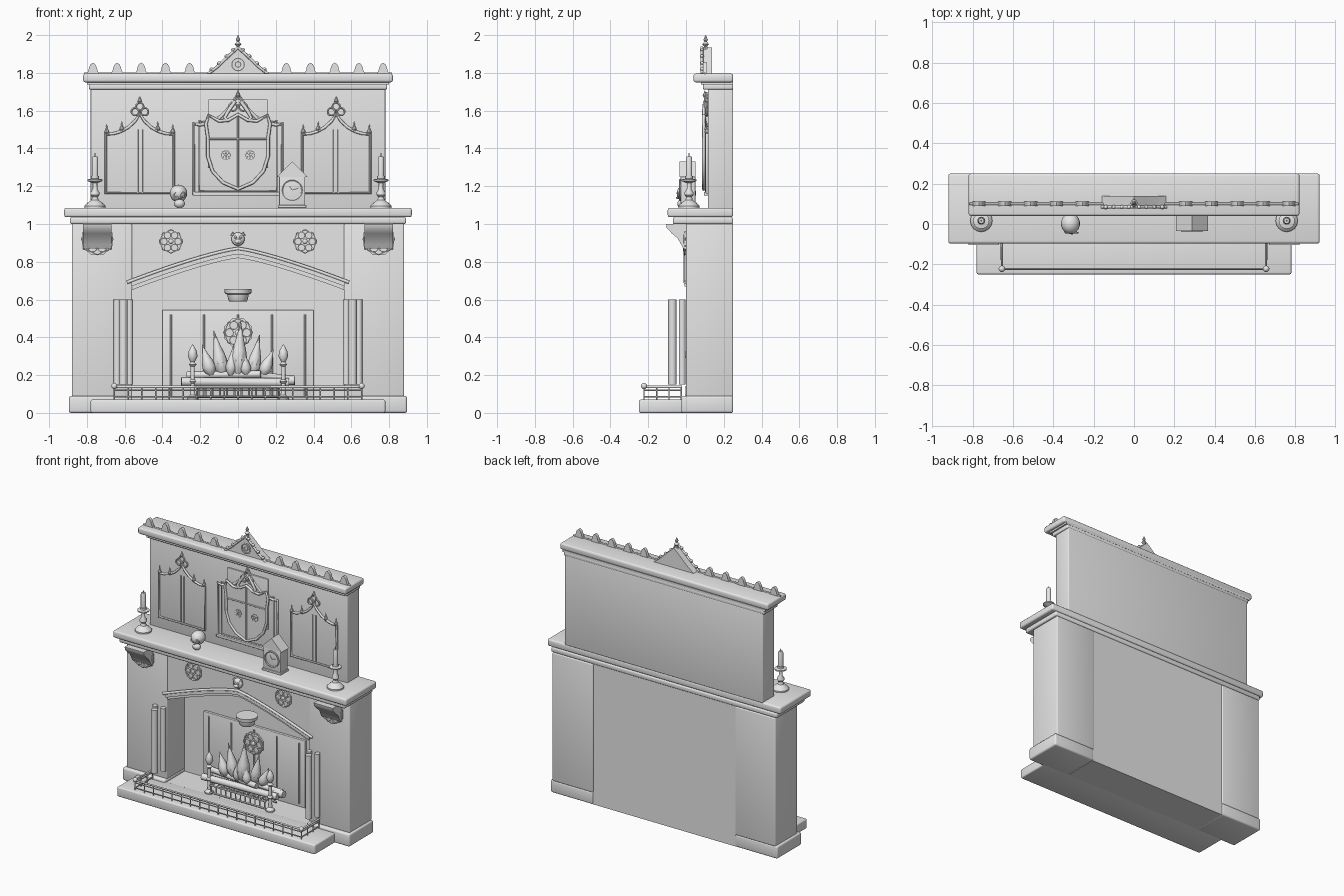
import bpy, bmesh, math, random
from mathutils import Vector, Matrix

if "Cube" in bpy.data.objects:
    bpy.data.objects.remove(bpy.data.objects["Cube"])

random.seed(3)
stone = bpy.data.materials.new("pale_grey")
stone.diffuse_color = (0.8, 0.8, 0.8, 1)
stone.use_nodes = True
stone.node_tree.nodes["Principled BSDF"].inputs["Base Color"].default_value = stone.diffuse_color


def finish(ob, angle=35):
    ob.data.materials.clear()
    ob.data.materials.append(stone)
    bpy.ops.object.select_all(action='DESELECT')
    ob.select_set(True)
    bpy.context.view_layer.objects.active = ob
    bpy.ops.object.shade_smooth_by_angle(angle=math.radians(angle))
    return ob


def from_bm(name, bm):
    bmesh.ops.recalc_face_normals(bm, faces=bm.faces[:])
    me = bpy.data.meshes.new(name)
    bm.to_mesh(me)
    bm.free()
    ob = bpy.data.objects.new(name, me)
    bpy.context.collection.objects.link(ob)
    return finish(ob)


def box(name, x0, x1, y0, y1, z0, z1, bevel=0.0):
    bm = bmesh.new()
    bmesh.ops.create_cube(bm, size=1)
    for v in bm.verts:
        v.co = Vector(((x0 + x1) / 2 + v.co.x * (x1 - x0), (y0 + y1) / 2 + v.co.y * (y1 - y0),
                       (z0 + z1) / 2 + v.co.z * (z1 - z0)))
    if bevel:
        bmesh.ops.bevel(bm, geom=bm.edges[:], offset=bevel, segments=3, profile=0.5, affect='EDGES')
    return from_bm(name, bm)


def prism(name, pts, lo, hi, axis='y'):
    """Outline (x, z) pushed along y, or outline (y, z) pushed along x."""
    bm = bmesh.new()
    place = (lambda p, d: (p[0], d, p[1])) if axis == 'y' else (lambda p, d: (d, p[0], p[1]))
    a = [bm.verts.new(place(p, lo)) for p in pts]
    b = [bm.verts.new(place(p, hi)) for p in pts]
    bm.faces.new(a)
    bm.faces.new(b[::-1])
    for i in range(len(pts)):
        j = (i + 1) % len(pts)
        bm.faces.new((a[i], a[j], b[j], b[i]))
    return from_bm(name, bm)


def lathe(name, prof, at, seg=16, lean=0.0):
    """Profile (radius, height) turned round z; lean tilts it sideways."""
    bm = bmesh.new()
    rings = [[bm.verts.new((r * math.cos(2 * math.pi * i / seg), r * math.sin(2 * math.pi * i / seg), z))
              for i in range(seg)] for r, z in prof]
    for a, b in zip(rings, rings[1:]):
        for i in range(seg):
            bm.faces.new((a[i], a[(i + 1) % seg], b[(i + 1) % seg], b[i]))
    bm.faces.new(rings[0])
    bm.faces.new(rings[-1])
    bm.transform(Matrix.Translation(at) @ Matrix.Rotation(lean, 4, 'Y'))
    return from_bm(name, bm)


def tube(name, pts, r, closed=False, res=2):
    cu = bpy.data.curves.new(name, 'CURVE')
    cu.dimensions = '3D'
    cu.bevel_depth, cu.bevel_resolution, cu.use_fill_caps = r, res, True
    sp = cu.splines.new('POLY')
    sp.points.add(len(pts) - 1)
    for p, q in zip(sp.points, pts):
        p.co = (*q, 1)
    sp.use_cyclic_u = closed
    ob = bpy.data.objects.new(name, cu)
    bpy.context.collection.objects.link(ob)
    bpy.ops.object.select_all(action='DESELECT')
    ob.select_set(True)
    bpy.context.view_layer.objects.active = ob
    bpy.ops.object.convert(target='MESH')
    return finish(bpy.context.object, 50)


def ball(name, at, r, scale=(1, 1, 1), seg=14):
    bm = bmesh.new()
    bmesh.ops.create_uvsphere(bm, u_segments=seg, v_segments=max(6, seg // 2 + 1), radius=r)
    bm.transform(Matrix.Translation(at) @ Matrix.Diagonal((*scale, 1)))
    return from_bm(name, bm)


def ring(name, x, y, z, r, t, n=16):
    return tube(name, [(x + r * math.cos(2 * math.pi * i / n), y, z + r * math.sin(2 * math.pi * i / n))
                       for i in range(n)], t, True, 1)


def rosette(name, x, y, z, r):
    prism(name + "_disc", [(x + r * math.cos(math.pi * (i + .5) / 4), z + r * math.sin(math.pi * (i + .5) / 4))
                           for i in range(8)], y - r * .08, y + .01)
    ring(name + "_rim", x, y - r * .08, z, r * .92, r * .07, 8)
    ball(name + "_heart", (x, y - r * .08, z), r * .2, (1, .6, 1), 10)
    for i in range(6):
        a = math.pi * i / 3
        ring(name + "_petal", x + r * .57 * math.cos(a), y - r * .1, z + r * .57 * math.sin(a), r * .27, r * .06, 10)


def trefoil(name, x, y, z, s):
    for dx, dz in ((-1, 0), (1, 0), (0, 1.1)):
        ring(name + "_lobe", x + dx * s, y, z + dz * s, s * .8, s * .22, 12)
    lathe(name + "_tip", [(s * .1, 0), (s * .45, s * .5), (s * .05, s * 1.5)], (x, y, z + s * 1.7), 8)


# hearth, plinths, piers and back wall
box("hearth_slab", -.78, .78, -.25, 0, 0, .07, .01)
box("firebox_floor", -.565, .565, -.01, .24, 0, .068)
box("back_wall", -.565, .565, .2, .243, 0, 1.0)
for s in (-1, 1):
    xs = sorted((s * .56, s * .895))
    box("plinth", *xs, -.025, .25, 0, .09, .012)
    box("pier", *sorted((s * .56, s * .88)), 0, .25, .085, 1.0, .008)


# arched lintel with its mouldings
def arch(x, drop=0.0):
    return .87 - drop - .18 * (abs(x) / .59) ** 1.25


xs = [-.565 + 1.13 * i / 24 for i in range(25)]
prism("lintel", [(x, arch(x, .05)) for x in xs] + [(.565, 1.0), (-.565, 1.0)], .008, .21)
prism("arch_band", [(x, arch(x, .03)) for x in xs] + [(x, arch(x, .005)) for x in xs[::-1]], -.008, .02)
tube("arch_hood", [(x * 1.04, -.004, arch(x * 1.04)) for x in xs], .009)

# mantel shelf and overmantel body
box("mantel_moulding", -.89, .89, -.07, .25, 1.0, 1.036, .01)
box("mantel_shelf", -.92, .92, -.097, .25, 1.036, 1.086, .012)
box("overmantel", -.78, .78, .117, .25, 1.08, 1.72, .006)
box("upper_moulding", -.79, .79, .09, .25, 1.712, 1.742, .008)
box("cornice_neck", -.8, .8, .08, .25, 1.738, 1.754)
box("cornice", -.82, .82, .04, .25, 1.75, 1.796, .012)

# cresting leaves, gable and finial
leaf = [(-.034, 0), (-.024, .018), (-.02, .036), (-.012, .052), (0, .06), (.012, .052), (.02, .036), (.024, .018), (.034, 0)]
for s in (-1, 1):
    for i in range(5):
        x = s * (.256 + .128 * i)
        prism("crest_leaf", [(x + u, 1.794 + v) for u, v in leaf], .09, .112)
    tube("crest_rail", [(s * .15, .1, 1.797), (s * .815, .1, 1.797)], .006)
slope = [(.16, 1.794), (.11, 1.832), (.05, 1.89), (0, 1.935)]
prism("gable", [(-x, z) for x, z in slope] + [(x, z) for x, z in slope[-2::-1]], .09, .138)
for s in (-1, 1):
    tube("gable_trim", [(s * x, .084, z) for x, z in slope], .008)
    for x, z in ((.14, 1.818), (.1, 1.85), (.06, 1.888), (.025, 1.922)):
        ball("crocket", (s * x, .084, z), .011, seg=8)
ring("gable_roundel", 0, .088, 1.845, .033, .005)
ring("gable_roundel_inner", 0, .088, 1.845, .015, .004, 10)
lathe("finial", [(.014, 0), (.008, .02), (.018, .032), (.006, .045), (.012, .055), (.001, .08)], (0, .104, 1.92), 8)

# side tracery panels
half = [(.18, 1.165), (.18, 1.475), (.14, 1.478), (.1, 1.49), (.06, 1.512), (.025, 1.545), (0, 1.58)]
for c in (-.52, .52):
    outline = [(c - x, .112, z) for x, z in half] + [(c + x, .112, z) for x, z in half[-2::-1]]
    tube("panel_frame", outline, .008, True)
    for dx in (-.012, .012):
        tube("panel_mullion", [(c + dx, .115, 1.17), (c + dx, .115, 1.5)], .004, res=1)
    for dx in (-.175, -.095, .095, .175):
        lathe("panel_spike", [(.006, 0), (.013, .012), (.005, .03), (.001, .055)],
              (c + dx, .11, 1.475 if abs(dx) > .1 else 1.49), 8)
    trefoil("panel_trefoil", c, .11, 1.595, .025)

# centre panel
half = [(.235, 1.16), (.235, 1.53), (.2, 1.525), (.16, 1.535), (.1, 1.56), (.05, 1.61), (0, 1.68)]
for k, r in ((1, .009), (.88, .005)):
    tube("centre_frame", [(-x * k, .11, z + (1 - k) * .12) for x, z in half]
         + [(x * k, .11, z + (1 - k) * .12) for x, z in half[-2::-1]], r, True)
box("centre_sill", -.24, .24, .095, .12, 1.15, 1.17, .004)
box("shield_backplate", -.16, .16, .108, .12, 1.3, 1.66, .003)
trefoil("centre_trefoil", 0, .1, 1.62, .027)
for s in (-1, 1):
    tube("shield_scroll", [(s * .015, .1, 1.65), (s * .05, .095, 1.6), (s * .07, .095, 1.565), (s * .055, .095, 1.545)], .01)

# quartered shield
half = [(0, 1.58), (.05, 1.55), (.1, 1.545), (.155, 1.575), (.17, 1.53), (.16, 1.46), (.16, 1.36), (.135, 1.28), (.08, 1.22), (0, 1.185)]
outline = half + [(-x, z) for x, z in half[-2:0:-1]]
prism("shield", outline, .096, .115)
tube("shield_rim", [(x, .094, z) for x, z in outline], .009, True)
tube("shield_upright", [(0, .095, 1.19), (0, .095, 1.57)], .005)
tube("shield_crossbar", [(-.16, .095, 1.45), (.16, .095, 1.45)], .005)
for s in (-1, 1):
    rosette("shield_rose", s * .064, .096, 1.365, .028)

# pier corbels, rosettes, mask
corbel = [(.005, 1.0), (-.105, 1.0), (-.102, .98), (-.075, .95), (-.045, .925), (-.025, .89), (-.012, .868), (.005, .865)]
for s in (-1, 1):
    rosette("pier_rosette", s * .745, -.001, .92, .088)
    prism("corbel", corbel, *sorted((s * .67, s * .82)), 'x')
    rosette("lintel_rosette", s * .355, .006, .908, .066)
    lathe("mask_ear", [(.012, 0), (.001, .02)], (s * .027, -.004, .94), 8)
    ball("mask_eye", (s * .014, -.022, .93), .008, seg=8)
ball("mask_head", (0, 0, .92), .036, (1, .65, 1))
ball("mask_muzzle", (0, -.022, .908), .016, (1.2, .7, .8), 10)

# column clusters
for s in (-1, 1):
    for x, y, r in ((.64, -.02, .018), (.607, -.072, .022), (.574, -.02, .018)):
        lathe("column", [(r, .15), (r, .6)], (s * x, y, 0))

# fender
for z, r in ((.138, .007), (.12, .004), (.085, .004)):
    tube("fender_rail", [(-.655, -.02, z), (-.655, -.222, z), (.655, -.222, z), (.655, -.02, z)], r)
for i in range(19):
    x = -.655 + 1.31 * i / 18
    tube("fender_spindle", [(x, -.222, .068), (x, -.222, .138)], .004, res=1)
for s in (-1, 1):
    ball("fender_ball", (s * .655, -.222, .142), .016)
    for y in (-.155, -.09, -.025):
        tube("fender_spindle", [(s * .655, y, .068), (s * .655, y, .138)], .004, res=1)

# fireback and flue bowl
box("fireback", -.4, .4, .182, .203, .066, .545, .004)
for x in (-.355, -.18, 0, .18, .355):
    tube("fireback_rib", [(x, .18, .09), (x, .18, .52)], .006, res=1)
rosette("fireback_rose", 0, .178, .425, .08)
lathe("flue_bowl", [(.046, .59), (.052, .6), (.056, .626), (.07, .632), (.072, .655)], (0, .1, 0))

# grate, andirons, logs
for z in (.085, .135):
    for y in (.0, .12):
        tube("grate_rail", [(-.22, y, z), (.22, y, z)], .006)
for i in range(12):
    x = -.21 + .42 * i / 11
    tube("grate_bar", [(x, 0, .085), (x, 0, .135), (x, .12, .135)], .005, res=1)
post = [(.03, 0), (.03, .012), (.014, .03), (.011, .09), (.02, .1), (.011, .112), (.011, .18), (.021, .19), (.01, .203),
        (.016, .212), (.026, .235), (.021, .262), (.009, .285), (.001, .297)]
for s in (-1, 1):
    lathe("andiron", post, (s * .24, .02, .066), 12)
    tube("andiron_bar", [(s * .24, .02, .13), (s * .24, .16, .13)], .009)
for a, b, r in (((-.3, .03, .165), (.27, .06, .16), .024), ((-.26, .11, .165), (.3, .09, .172), .025),
                ((-.27, .09, .2), (.12, .04, .205), .02), ((-.05, .05, .215), (.28, .1, .18), .019)):
    tube("log", [a, b], r)

# flames
for x, h, r, lean in ((0, .29, .045, .05), (-.08, .24, .04, -.2), (-.14, .17, .036, -.3), (.075, .22, .036, .18),
                      (.13, .15, .034, .4), (-.04, .16, .03, .1), (.045, .14, .03, -.15)):
    prof = [(.35, 0), (.8, .12), (1, .27), (.82, .45), (.48, .65), (.2, .85), (.02, 1)]
    lathe("flame", [(r * p, h * q) for p, q in prof], (x, .07 + random.uniform(-.03, .03), .2), 10, lean)

# candlesticks
stick = [(.055, 0), (.055, .01), (.042, .024), (.02, .04), (.015, .058), (.024, .068), (.024, .08), (.012, .1),
         (.012, .13), (.04, .142), (.04, .15), (.02, .154), (.02, .168)]
for s in (-1, 1):
    lathe("candlestick", stick, (s * .757, .016, 1.086))
    lathe("candle", [(.017, .16), (.017, .262), (.013, .272), (.003, .272), (.002, .29)], (s * .757, .016, 1.086), 12)

# mantel clock
box("clock_case", .218, .356, -.028, .05, 1.09, 1.252, .004)
box("clock_foot", .212, .362, -.035, .052, 1.085, 1.1, .003)
prism("clock_roof", [(.207, 1.25), (.367, 1.25), (.287, 1.33)], -.034, .05)
ring("clock_bezel", .287, -.03, 1.18, .054, .006, 20)
for a, n in ((.3, .035), (2.2, .025)):
    tube("clock_hand", [(.287, -.029, 1.18), (.287 + n * math.cos(a), -.029, 1.18 + n * math.sin(a))], .003, res=1)

# skull ornament
ball("skull_cranium", (-.315, .002, 1.162), .047, (1, 1.1, .98), 18)
ball("skull_jaw", (-.31, -.022, 1.108), .027, (1.1, .9, .9), 12)
ball("skull_nose", (-.308, -.046, 1.138), .007, seg=8)
for dx in (-.018, .02):
    ring("skull_eye_socket", -.31 + dx, -.043, 1.155, .012, .004, 10)
